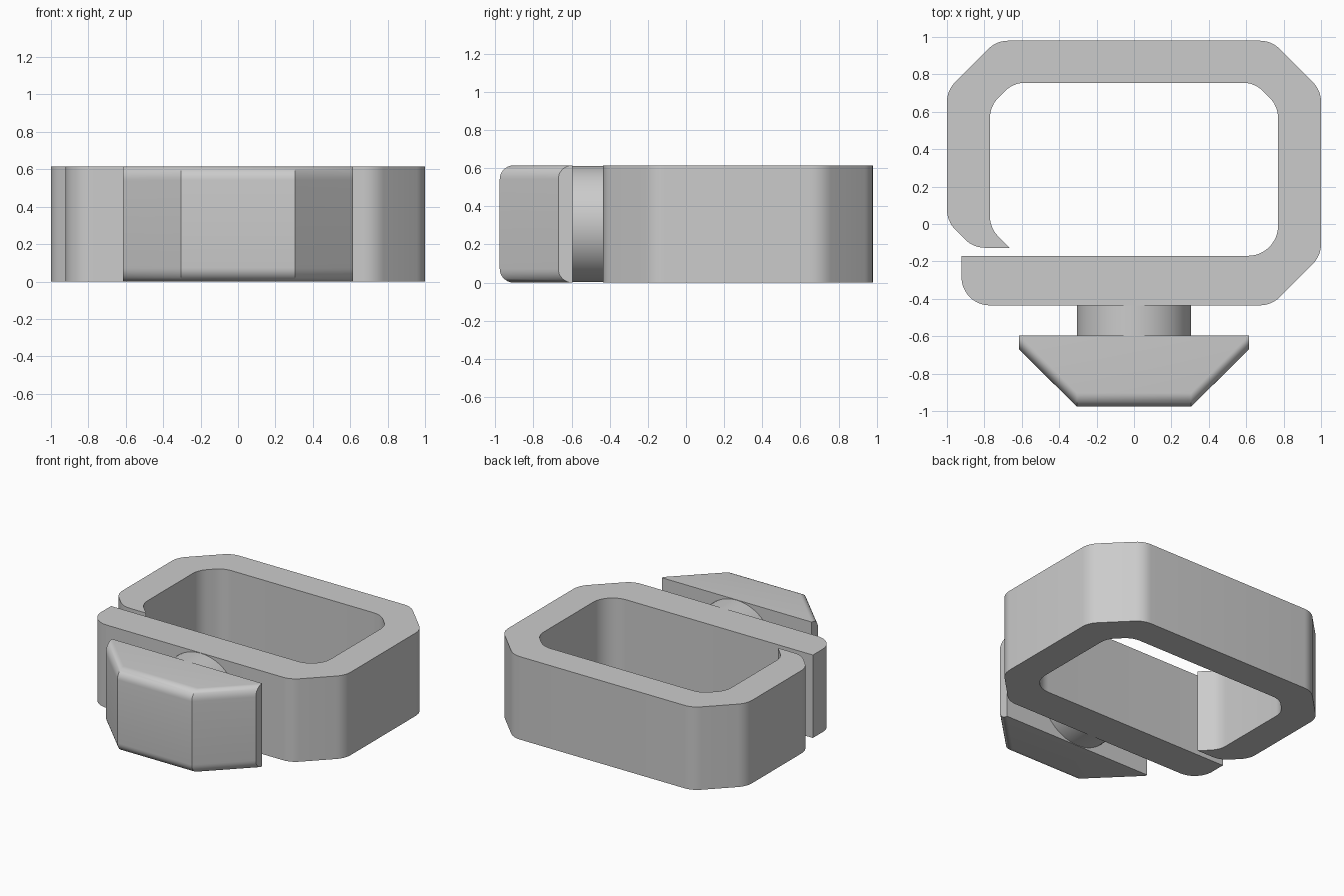
import bpy, bmesh, math
from mathutils import Vector

cube = bpy.data.objects.get("Cube")
if cube:
    bpy.data.objects.remove(cube, do_unlink=True)

HEIGHT = 0.615

grey = bpy.data.materials.new("light grey plastic")
grey.use_nodes = True
colour = (0.6, 0.6, 0.6, 1)
grey.diffuse_color = colour
grey.node_tree.nodes["Principled BSDF"].inputs["Base Color"].default_value = colour


def finish(name, bm):
    """Turn a bmesh into a shaded object with the grey material."""
    bmesh.ops.recalc_face_normals(bm, faces=bm.faces)
    mesh = bpy.data.meshes.new(name)
    bm.to_mesh(mesh)
    bm.free()
    mesh.materials.append(grey)
    obj = bpy.data.objects.new(name, mesh)
    bpy.context.collection.objects.link(obj)
    bpy.ops.object.select_all(action='DESELECT')
    obj.select_set(True)
    bpy.context.view_layer.objects.active = obj
    bpy.ops.object.shade_smooth_by_angle(angle=math.radians(30))
    return obj


def fillet(corners):
    """Round each (x, y, radius) corner of a closed outline."""
    points = []
    for i, (x, y, r) in enumerate(corners):
        p = Vector((x, y))
        if not r:
            points.append(p)
            continue
        a = (Vector(corners[i - 1][:2]) - p).normalized()
        b = (Vector(corners[(i + 1) % len(corners)][:2]) - p).normalized()
        half = a.angle(b) / 2
        centre = p + (a + b).normalized() * r / math.sin(half)
        start = p + a * r / math.tan(half) - centre
        end = p + b * r / math.tan(half) - centre
        sweep = math.pi - 2 * half
        steps = max(2, round(sweep / math.radians(7.5)))
        for k in range(steps + 1):
            t = sweep * k / steps
            points.append(centre + (start * math.sin(sweep - t) + end * math.sin(t)) / math.sin(sweep))
    return points


def loft(name, layers):
    """Skin a stack of (outline, z) layers and cap both ends."""
    bm = bmesh.new()
    rings = [[bm.verts.new((p[0], p[1], z)) for p in outline] for outline, z in layers]
    for low, high in zip(rings, rings[1:]):
        for i in range(len(low)):
            bm.faces.new((low[i - 1], low[i], high[i], high[i - 1]))
    bm.faces.new(rings[0][::-1])
    bm.faces.new(rings[-1])
    return finish(name, bm)


# Open clip ring with chamfered, softened corners
R = 0.15
ring = fillet([
    (-0.665, -0.127, 0), (-0.86, -0.127, R), (-1, 0.015, R),
    (-1, 0.715, R), (-0.735, 0.98, R), (0.735, 0.98, R), (1, 0.715, R),
    (1, -0.17, R), (0.735, -0.435, R), (-0.922, -0.435, R), (-0.922, -0.17, 0),
    (0.77, -0.17, 0.16), (0.77, 0.63, R), (0.645, 0.755, R),
    (-0.645, 0.755, R), (-0.77, 0.63, R), (-0.77, -0.022, R),
])
loft("clip_ring", [(ring, 0), (ring, HEIGHT)])

# Round neck between ring and head
bm = bmesh.new()
bmesh.ops.create_cone(bm, cap_ends=True, segments=64, radius1=0.305, radius2=0.305, depth=0.18)
for v in bm.verts:
    x, y, z = v.co
    v.co = (x, z - 0.515, y + HEIGHT / 2)
finish("neck", bm)

# Tapered head whose front edges are rounded at top and bottom
ROUND = 0.073


def head_outline(shift):
    right = [(0.615, -0.595), (0.615, -0.67 + shift), (0.305, -0.977 + shift)]
    return right + [(-x, y) for x, y in reversed(right)]


lower = []
for k in range(9):
    t = math.pi / 2 * k / 8
    lower.append((head_outline(ROUND * (1 - math.sin(t))), ROUND * (1 - math.cos(t))))
upper = [(outline, HEIGHT - z) for outline, z in reversed(lower)]
loft("head", lower + upper)
